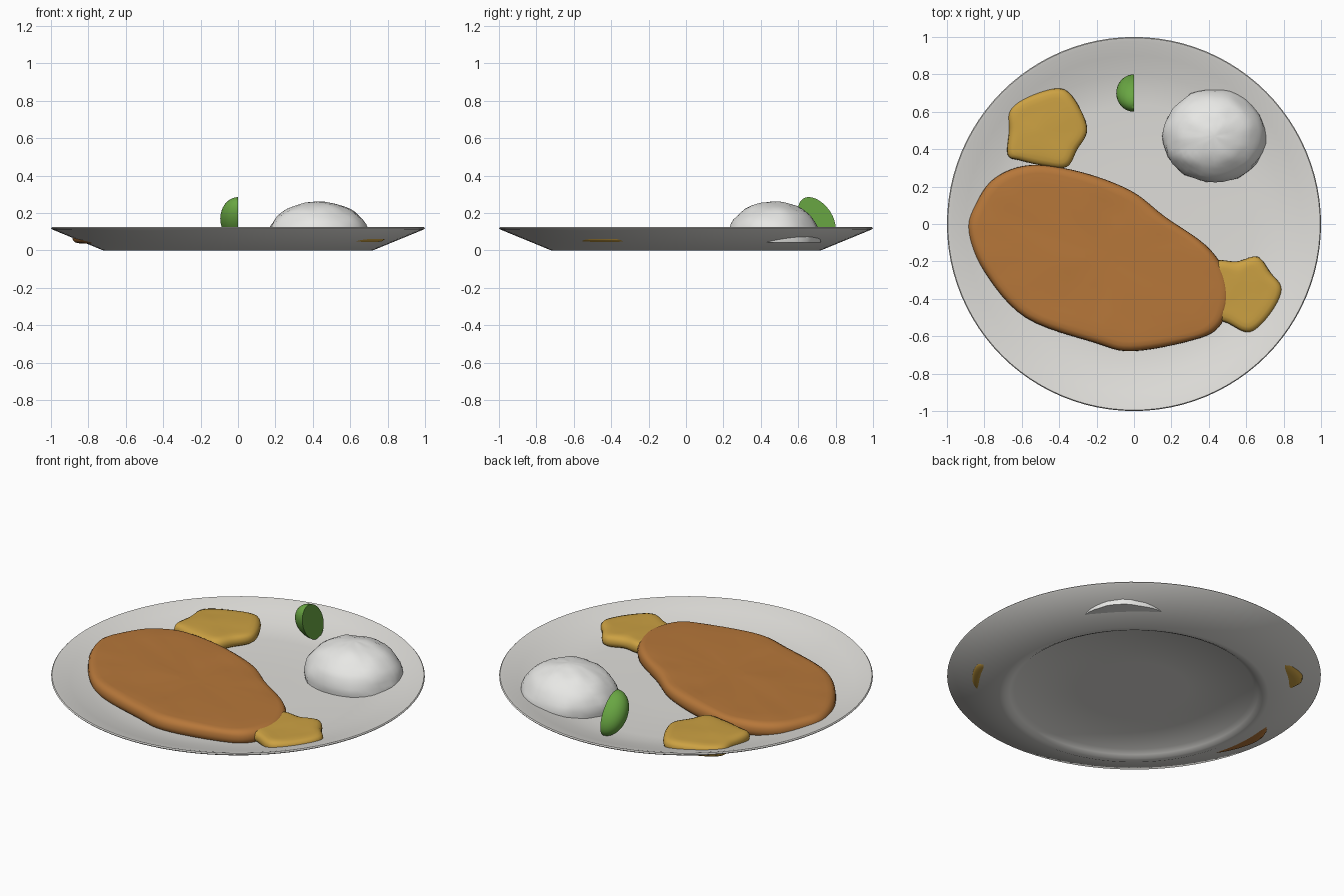
import bpy, bmesh, math
from mathutils import Vector, Matrix, noise

if "Cube" in bpy.data.objects:
    bpy.data.objects.remove(bpy.data.objects["Cube"])


def material(name, rgb):
    m = bpy.data.materials.new(name)
    m.diffuse_color = (*rgb, 1)
    m.use_nodes = True
    m.node_tree.nodes["Principled BSDF"].inputs["Base Color"].default_value = m.diffuse_color
    return m


WHITE = material("plate white", (0.74, 0.73, 0.70))
RICE = material("rice white", (0.80, 0.80, 0.78))
BROWN = material("fried brown", (0.47, 0.185, 0.042))
YELLOW = material("potato yellow", (0.60, 0.355, 0.055))
GREEN = material("lime green", (0.14, 0.38, 0.055))


def finish(name, bm, mat, angle=40):
    bmesh.ops.recalc_face_normals(bm, faces=bm.faces)
    me = bpy.data.meshes.new(name)
    bm.to_mesh(me)
    bm.free()
    ob = bpy.data.objects.new(name, me)
    bpy.context.collection.objects.link(ob)
    me.materials.append(mat)
    bpy.ops.object.select_all(action='DESELECT')
    ob.select_set(True)
    bpy.context.view_layer.objects.active = ob
    bpy.ops.object.shade_smooth_by_angle(angle=math.radians(angle))
    return ob


def bridge_rings(bm, rings):
    n = len(rings[0])
    for a, b in zip(rings, rings[1:]):
        for i in range(n):
            j = (i + 1) % n
            bm.faces.new((a[i], a[j], b[j], b[i]))


def smooth_outline(pts, steps=6):
    # closed Catmull-Rom curve through the points
    out, n = [], len(pts)
    for i in range(n):
        p0, p1, p2, p3 = (Vector(pts[(i + k) % n]) for k in (-1, 0, 1, 2))
        for s in range(steps):
            t = s / steps
            out.append(0.5 * (2 * p1 + (p2 - p0) * t + (2 * p0 - 5 * p1 + 4 * p2 - p3) * t * t
                              + (3 * p1 - p0 - 3 * p2 + p3) * t ** 3))
    return out


def slab(name, pts, z0, z1, mat):
    # flat piece of food: rounded edge, slightly wavy top
    outline = smooth_outline(pts)
    c = sum(outline, Vector((0, 0))) / len(outline)
    h, r = z1 - z0, 0.03
    profile = [(0.04, z0), (0.018, z0 + 0.05 * h), (0.004, z0 + 0.2 * h), (0, z0 + 0.45 * h),
               (0.003, z0 + 0.68 * h), (0.012, z0 + 0.86 * h), (r, z0 + 0.97 * h), (0.055, z1)]
    bm = bmesh.new()
    rings = []

    def ring(fn, z, wave):
        row = []
        for p in outline:
            q = fn(p)
            dz = wave * noise.noise(Vector((q.x * 7, q.y * 7, 1.5)))
            row.append(bm.verts.new((q.x, q.y, z + dz)))
        rings.append(row)

    for inset, z in profile:
        ring(lambda p: p + (c - p).normalized() * inset, z, 0.004 if z > z0 + 0.9 * h else 0)
    for k in (0.85, 0.65, 0.4, 0.15):
        ring(lambda p: c + (p + (c - p).normalized() * 0.055 - c) * k, z1, 0.005)
    bridge_rings(bm, rings)
    bm.faces.new(rings[0])
    bm.faces.new(rings[-1])
    return finish(name, bm, mat, 60)


# plate: lathed profile with a recessed foot
bm = bmesh.new()
plate_profile = [(0.3, 0.034), (0.64, 0.034), (0.665, 0.015), (0.69, 0.002), (0.72, 0.0),
                 (0.995, 0.113), (1.0, 0.119), (0.995, 0.125), (0.975, 0.121),
                 (0.9, 0.097), (0.8, 0.069), (0.72, 0.053), (0.64, 0.046), (0.3, 0.042)]
N = 96
rings = [[bm.verts.new((r * math.cos(2 * math.pi * i / N), r * math.sin(2 * math.pi * i / N), z))
          for i in range(N)] for r, z in plate_profile]
bridge_rings(bm, rings)
bm.faces.new(rings[0])
bm.faces.new(rings[-1])
finish("plate", bm, WHITE)

# breaded cutlet
slab("cutlet", [(-.885, -.04), (-.85, .10), (-.745, .245), (-.555, .315), (-.29, .28),
                (-.02, .18), (.165, .04), (.38, -.11), (.48, -.245), (.51, -.405),
                (.45, -.555), (.30, -.625), (-.01, -.68), (-.21, -.635), (-.58, -.50),
                (-.80, -.255)], 0.038, 0.122, BROWN)

# potato pieces
slab("potato_back", [(-.675, .37), (-.668, .50), (-.665, .61), (-.57, .68), (-.405, .725),
                     (-.32, .67), (-.25, .51), (-.305, .395), (-.36, .305), (-.475, .31),
                     (-.61, .34)], 0.046, 0.115, YELLOW)
slab("potato_front", [(.43, -.20), (.55, -.20), (.66, -.175), (.73, -.26), (.79, -.35),
                      (.73, -.48), (.62, -.578), (.50, -.53), (.39, -.48), (.36, -.31)],
     0.046, 0.115, YELLOW)

# rice mound: lumpy dome with a flat underside
bm = bmesh.new()
bmesh.ops.create_uvsphere(bm, u_segments=40, v_segments=24, radius=1)
for v in bm.verts:
    p = v.co.copy()
    k = 1 + 0.035 * noise.noise(p * 3.5) + 0.015 * noise.noise(p * 8)
    v.co = Vector((0.43 + 0.276 * p.x * k, 0.47 + 0.25 * p.y * k,
                   max(0.062 + 0.2 * p.z * k, 0.044 + 0.004 * p.z)))
finish("rice_mound", bm, RICE, 60)

# lime half: tilted ellipsoid cut flat at x = 0
bm = bmesh.new()
bmesh.ops.create_uvsphere(bm, u_segments=32, v_segments=20, radius=1)
tilt = (Matrix.Translation((0, 0.70, 0.17)) @ Matrix.Rotation(math.radians(36), 4, 'X')
        @ Matrix.Diagonal((0.095, 0.08, 0.13, 1)))
bmesh.ops.transform(bm, matrix=tilt, verts=bm.verts)
cut = bmesh.ops.bisect_plane(bm, geom=bm.verts[:] + bm.edges[:] + bm.faces[:],
                             plane_co=(0, 0, 0), plane_no=(1, 0, 0), clear_outer=True)
bmesh.ops.holes_fill(bm, edges=[e for e in bm.edges if e.is_boundary], sides=0)
finish("lime_half", bm, GREEN)
